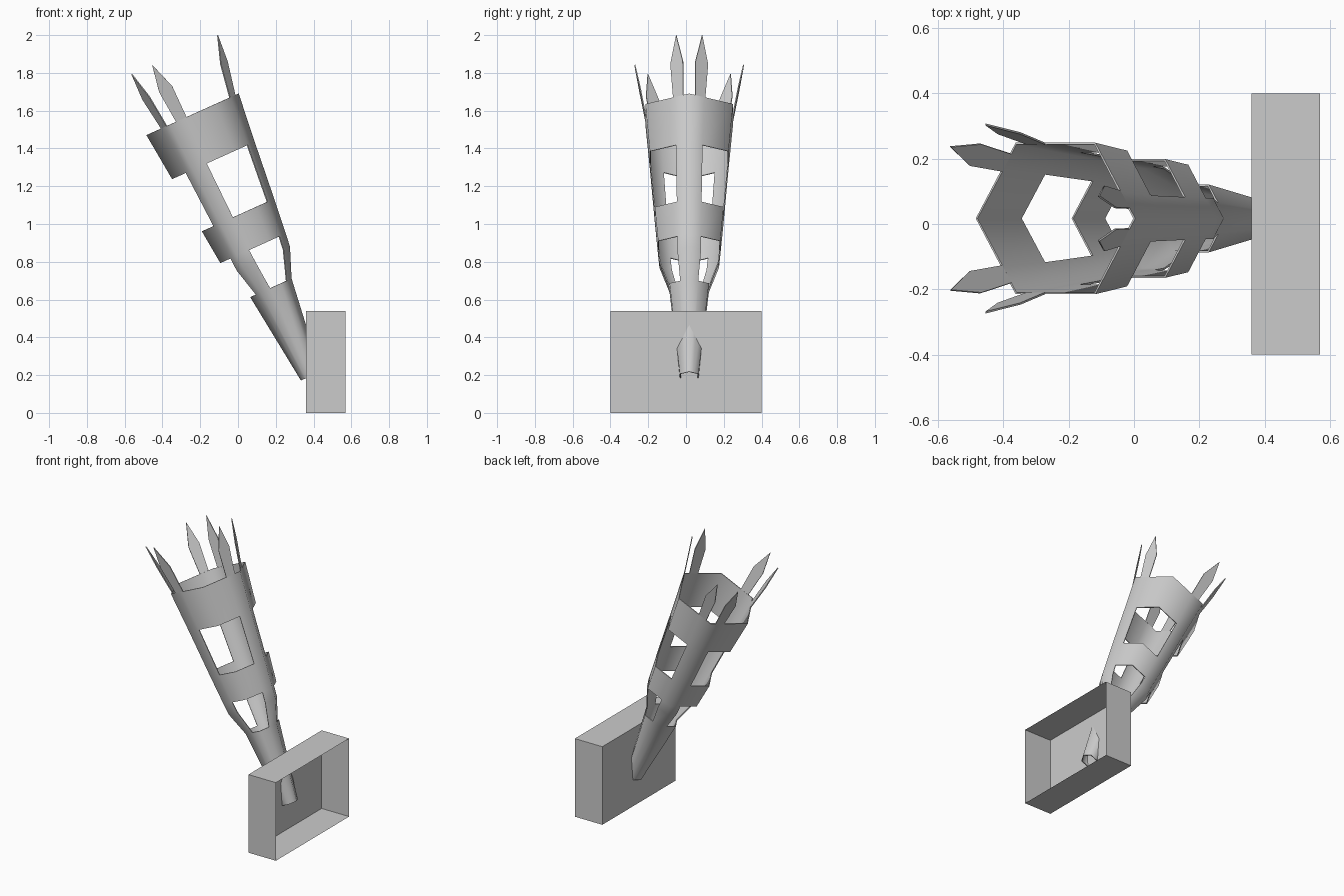
import bpy, bmesh, math
from mathutils import Vector

old = bpy.data.objects.get("Cube")
if old:
    bpy.data.objects.remove(old, do_unlink=True)

# One plain grey for everything
grey = bpy.data.materials.new("plain grey")
grey.use_nodes = True
grey.diffuse_color = (0.6, 0.6, 0.6, 1)
grey.node_tree.nodes["Principled BSDF"].inputs["Base Color"].default_value = (0.6, 0.6, 0.6, 1)

# Leaning frame of the torch: base point, long axis and two cross directions
TILT = math.radians(24.3)
BASE = Vector((0.385, 0.017, 0.195))
AXIS = Vector((-math.sin(TILT), 0, math.cos(TILT)))
SIDE = Vector((math.cos(TILT), 0, math.sin(TILT)))
DEPTH = Vector((0, 1, 0))


def corner(radius, k):
    a = math.radians(60 * k)
    return SIDE * radius * math.cos(a) + DEPTH * radius * math.sin(a)


def hex_point(s, radius, t):
    """Point on the hexagon outline; t counts corners around the axis."""
    k = math.floor(t)
    return BASE + AXIS * s + corner(radius, k).lerp(corner(radius, k + 1), t - k)


def make_object(name, bm):
    mesh = bpy.data.meshes.new(name)
    bm.to_mesh(mesh)
    bm.free()
    mesh.materials.append(grey)
    obj = bpy.data.objects.new(name, mesh)
    bpy.context.collection.objects.link(obj)
    return obj


def finish_sheet(obj):
    """Give a sheet-metal thickness and smooth the hexagon corners."""
    bpy.ops.object.select_all(action='DESELECT')
    obj.select_set(True)
    bpy.context.view_layer.objects.active = obj
    mod = obj.modifiers.new("thickness", 'SOLIDIFY')
    mod.thickness = 0.006
    mod.offset = -1
    bpy.ops.object.modifier_apply(modifier=mod.name)
    bpy.ops.object.shade_smooth_by_angle(angle=math.radians(70))


# Cage: rows of (height along axis, radius, strip half width, open above)
rows = [
    (0.0, 0.057, 0.46, False),
    (0.512, 0.12, 0.46, True),
    (0.67, 0.182, 0.40, True),
    (0.742, 0.19, 0.38, False),
    (0.935, 0.21, 0.36, True),
    (1.252, 0.24, 0.34, False),
    (1.52, 0.268, 0.34, False),
]
bm = bmesh.new()
for third in range(3):
    grid = [[bm.verts.new(hex_point(s, r, 2 * third + t)) for t in (0, f, 1, 2 - f, 2)]
            for s, r, f, _ in rows]
    for i in range(len(rows) - 1):
        for j in range(4):
            if rows[i][3] and j in (1, 2):
                continue
            bm.faces.new((grid[i][j], grid[i][j + 1], grid[i + 1][j + 1], grid[i + 1][j]))
bmesh.ops.remove_doubles(bm, verts=bm.verts, dist=0.0005)
finish_sheet(make_object("torch_cage", bm))

# Crown spikes: a pair beside each strip corner, flaring outward
blade = [(1.52, 0.268, 0.14), (1.52, 0.268, 0.37), (1.70, 0.305, 0.38),
         (1.847, 0.336, 0.24), (1.70, 0.305, 0.13)]
bm = bmesh.new()
for third in range(3):
    for sign in (1, -1):
        pts = [hex_point(s, r, 2 * third + sign * t) for s, r, t in blade]
        bm.faces.new([bm.verts.new(p) for p in pts[::sign]])
finish_sheet(make_object("crown_spikes", bm))

# Wall box: thin shell, open on the +x side
bm = bmesh.new()
bmesh.ops.create_cube(bm, size=1)
bmesh.ops.delete(bm, geom=[f for f in bm.faces if f.normal.x > 0.9], context='FACES_ONLY')
for v in bm.verts:
    v.co = (0.465 + v.co.x * 0.21, v.co.y * 0.8, 0.27 + v.co.z * 0.54)
make_object("wall_box", bm)
